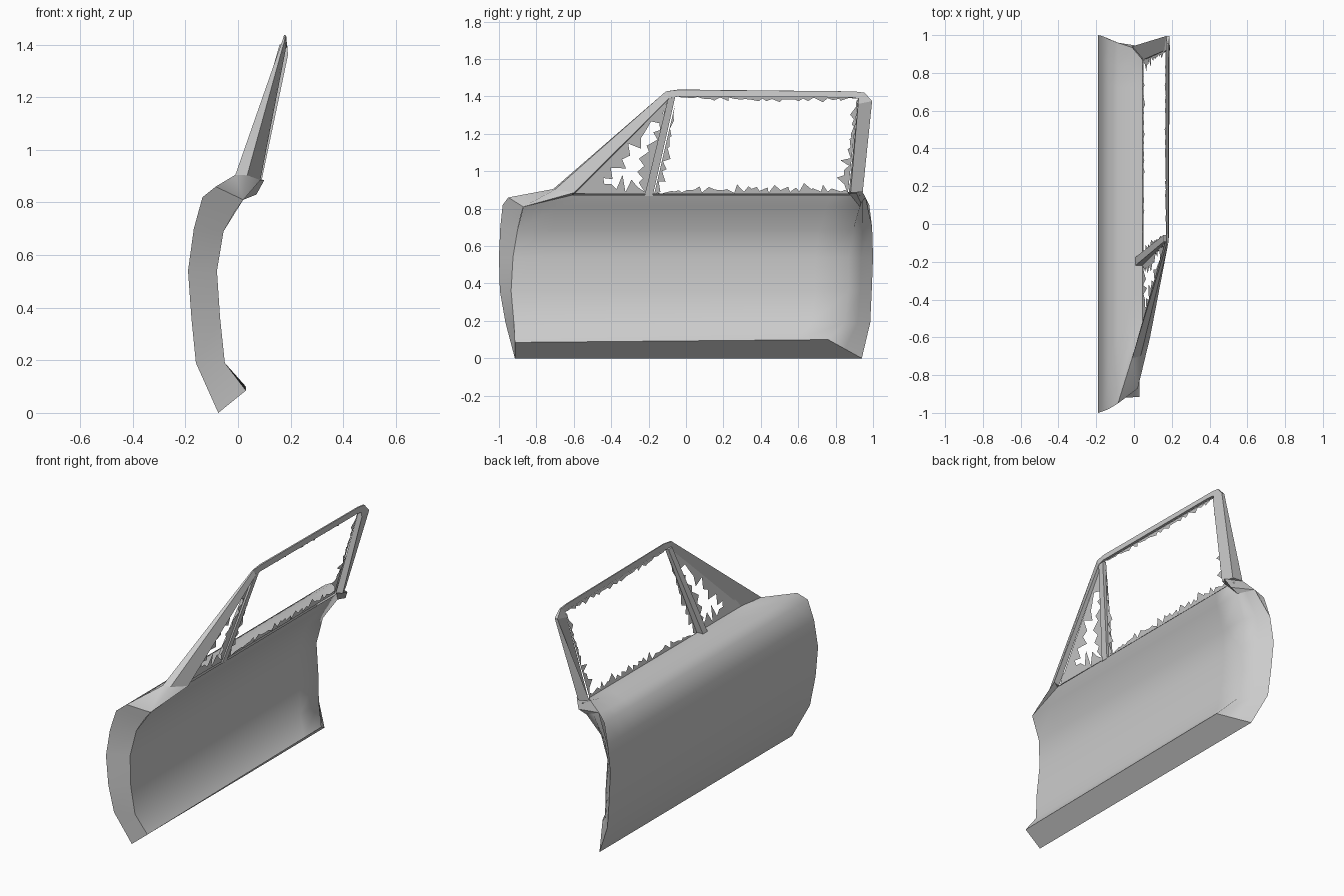
import bpy, bmesh, random
from mathutils import Vector

if "Cube" in bpy.data.objects:
    bpy.data.objects.remove(bpy.data.objects["Cube"])

random.seed(4)


def make(name, verts, faces, smooth=None):
    me = bpy.data.meshes.new(name)
    me.from_pydata([tuple(v) for v in verts], [], faces)
    bm = bmesh.new()
    bm.from_mesh(me)
    bmesh.ops.recalc_face_normals(bm, faces=bm.faces)
    bm.to_mesh(me)
    bm.free()
    ob = bpy.data.objects.new(name, me)
    bpy.context.collection.objects.link(ob)
    if smooth:
        bpy.ops.object.select_all(action='DESELECT')
        ob.select_set(True)
        bpy.context.view_layer.objects.active = ob
        bpy.ops.object.shade_smooth_by_angle(angle=smooth)
    return ob


def loft(name, rows, closed=False, caps=False, smooth=None):
    """Bridge rows of equal length into a quad surface."""
    n = len(rows[0])
    verts = [p for r in rows for p in r]
    faces = []
    for i in range(len(rows) - 1):
        for j in range(n if closed else n - 1):
            k = (j + 1) % n
            faces.append((i * n + j, i * n + k, (i + 1) * n + k, (i + 1) * n + j))
    if caps:
        faces += [tuple(range(n)), tuple(range(len(verts) - n, len(verts)))]
    return make(name, verts, faces, smooth)


# Outer skin: x, z, front y, rear y, and how far the row sinks between its ends
profile = [(-.075, 0, -.915, .94, 0), (-.16, .19, -.965, .985, 0), (-.177, .36, -.995, .993, 0),
           (-.19, .54, -1, 1, 0), (-.168, .70, -.993, .995, 0), (-.135, .82, -.98, .98, 0),
           (-.085, .86, -.95, .96, .012), (-.01, .905, -.71, .935, .025),
           (.045, .88, -.60, .87, 0)]
COLS = 16
skin = [[(x, f + (r - f) * c / COLS, z - sink * min(1, c / 2, (COLS - c) / 1))
         for c in range(COLS + 1)] for x, z, f, r, sink in profile]
loft("outer_skin", skin, smooth=0.9)

# Inner edges of the front hinge face and rear latch face
front_in = [(.03, -.915, .085), (-.05, -.92, .19), (-.068, -.935, .36), (-.08, -.925, .54),
            (-.055, -.90, .69), (.02, -.87, .81)]
rear_in = [(.03, .76, .10), (-.05, .85, .19), (-.068, .87, .36), (-.08, .87, .54),
           (-.055, .895, .69), (.02, .93, .81)]
front_out = [skin[i][0] for i in (0, 1, 2, 3, 4, 6)]
rear_out = [skin[i][COLS] for i in (0, 1, 2, 3, 4, 6)]
front_out.insert(5, skin[5][0])
front_edge = front_in[:5] + [(-.012, -.883, .765)] + front_in[5:]
loft("front_flange", list(zip(front_out, front_edge)), smooth=0.6)

# Inner panel running softly round into the rear latch face, up to the window sill
front_in.append((.05, -.61, .872))
rear_in.append((.05, .93, .872))
rear_out.append(skin[7][COLS])
panel = []
for f, r, o in zip(front_in, rear_in, rear_out):
    f, r = Vector(f), Vector(r)
    panel.append([f.lerp(r, c / 10) for c in range(11)] + [r.lerp(Vector(o), .5), Vector(o)])
loft("inner_panel", panel, smooth=1.8)

# Lip under the rear pillar foot
make("rear_lip", [(.02, .93, .81), (.07, .935, .83), (.10, .91, .885), (.05, .87, .88),
                  (-.01, .935, .905), (-.085, .96, .86)], [(0, 1, 2, 3), (0, 1, 5), (1, 2, 4, 5)])

# Sill return along the bottom
make("bottom_flange", [(-.075, -.915, 0), (-.075, .94, 0), (.03, .76, .10), (.03, -.915, .085)],
     [(0, 1, 2, 3)])

# Sloped corner ahead of the quarter window
make("front_corner", [(-.085, -.95, .86), (-.01, -.71, .905), (.035, -.70, .903),
                      (.085, -.60, .885), (.05, -.61, .872), (.02, -.87, .81)],
     [(0, 1, 5), (1, 2, 5), (2, 3, 5), (3, 4, 5)], smooth=1.2)

# Window frame stations: outer edge, window edge, inside edge, inner side of outer face
frame = [
    [(-.01, -.71, .905), (.05, -.60, .875), (.085, -.60, .885), (.035, -.70, .903)],
    [(.172, -.11, 1.425), (.166, -.09, 1.388), (.183, -.09, 1.39), (.18, -.108, 1.427)],
    [(.175, -.04, 1.437), (.170, -.045, 1.40), (.186, -.045, 1.40), (.183, -.04, 1.435)],
    [(.175, .90, 1.427), (.170, .88, 1.395), (.187, .882, 1.395), (.183, .90, 1.427)],
    [(.175, .955, 1.42), (.168, .92, 1.388), (.188, .922, 1.388), (.184, .955, 1.42)],
    [(.17, .995, 1.375), (.160, .918, 1.36), (.19, .92, 1.36), (.188, .995, 1.375)],
    [(-.01, .94, .90), (.05, .87, .88), (.09, .88, .885), (.065, .945, .89)],
]
loft("window_frame", frame, closed=True, caps=True)


# Divider bar between the windows
def bar_section(x, y, z, w, d):
    return [(x, y - w, z), (x, y + w, z), (x + d, y + w, z), (x + d, y - w, z)]


loft("window_divider", [bar_section(.005, -.20, .868, .022, .045),
                        bar_section(.158, -.075, 1.40, .018, .025)], closed=True, caps=True)


# Broken glass left around both openings
def shards(name, a, b, n, low, high):
    """Jagged sheet growing to the left of edge a-b, given as (y, z); depth runs low to high."""
    a, b = Vector(a), Vector(b)
    d = (b - a).normalized()
    side = Vector((-d.y, d.x))
    rows = []
    for i in range(n + 1):
        t = i / n
        p = a.lerp(b, t)
        reach = low + (high - low) * t
        depth = reach * (random.uniform(.5, 1.3) if i % 2 else random.uniform(.1, .7))
        depth *= min(1, .15 + 6 * t, .15 + 6 * (1 - t))
        slide = 0 if i in (0, n) else random.uniform(-.014, .014)
        q = p + side * depth + d * slide
        rows.append([(.045 + (v.y - .88) * .24, v.x, v.y) for v in (p, q)])
    loft(name, rows)


shards("glass_main_bottom", (-.17, .878), (.87, .878), 40, .03, .06)
shards("glass_main_rear", (.865, .88), (.92, 1.385), 20, .06, .02)
shards("glass_main_top", (.92, 1.395), (-.04, 1.40), 34, .022, .022)
shards("glass_main_front", (-.06, 1.35), (-.17, .878), 16, .005, .06)
shards("glass_quarter_bottom", (-.59, .88), (-.21, .878), 14, .09, .08)
shards("glass_quarter_rear", (-.21, .878), (-.095, 1.37), 14, .09, .03)
shards("glass_quarter_front", (-.10, 1.38), (-.59, .885), 18, .06, .09)
